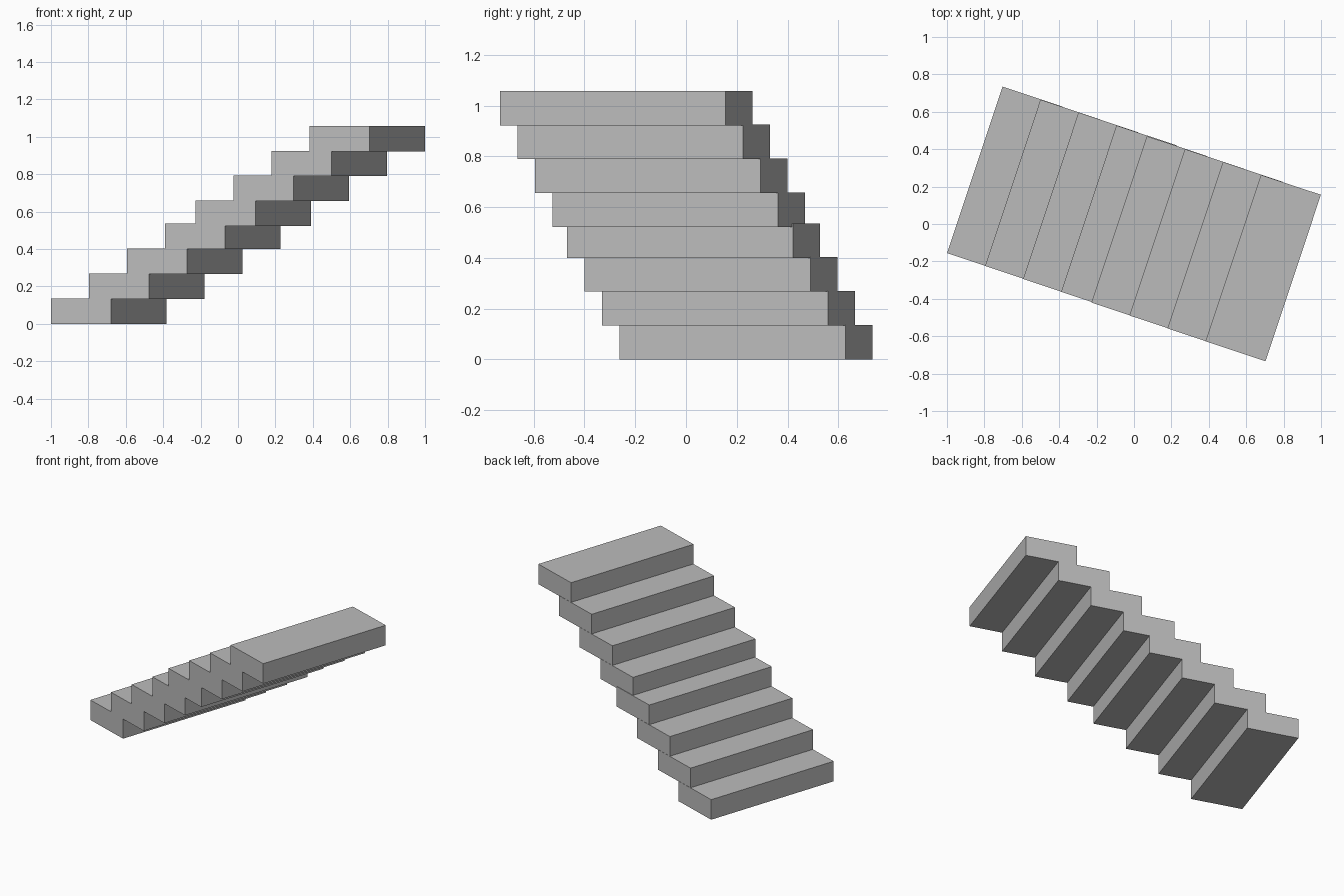
import bpy
from math import radians
from mathutils import Vector

default_cube = bpy.data.objects.get("Cube")
if default_cube:
    bpy.data.objects.remove(default_cube, do_unlink=True)

# Plain grey stone
stone = bpy.data.materials.new("grey stone")
stone.use_nodes = True
grey = (0.5, 0.5, 0.5, 1.0)
stone.diffuse_color = grey
stone.node_tree.nodes["Principled BSDF"].inputs["Base Color"].default_value = grey

STEP_SIZE = Vector((0.338, 0.938, 0.136))
TURN = radians(-18.4)
RISE = Vector((0.2033, -0.069, 0.1333))
SHORT_RISE = Vector((0.162, -0.0575, 0.1225))  # slightly tighter middle step


def add_step(number, centre):
    bpy.ops.mesh.primitive_cube_add(size=1, location=centre, rotation=(0, 0, TURN))
    step = bpy.context.object
    step.name = f"step_{number}"
    step.scale = STEP_SIZE
    step.data.materials.append(stone)


# Flight of eight overlapping slabs
centre = Vector((-0.691, 0.236, STEP_SIZE.z / 2))
for number in range(1, 9):
    add_step(number, centre)
    centre = centre + (SHORT_RISE if number == 4 else RISE)
